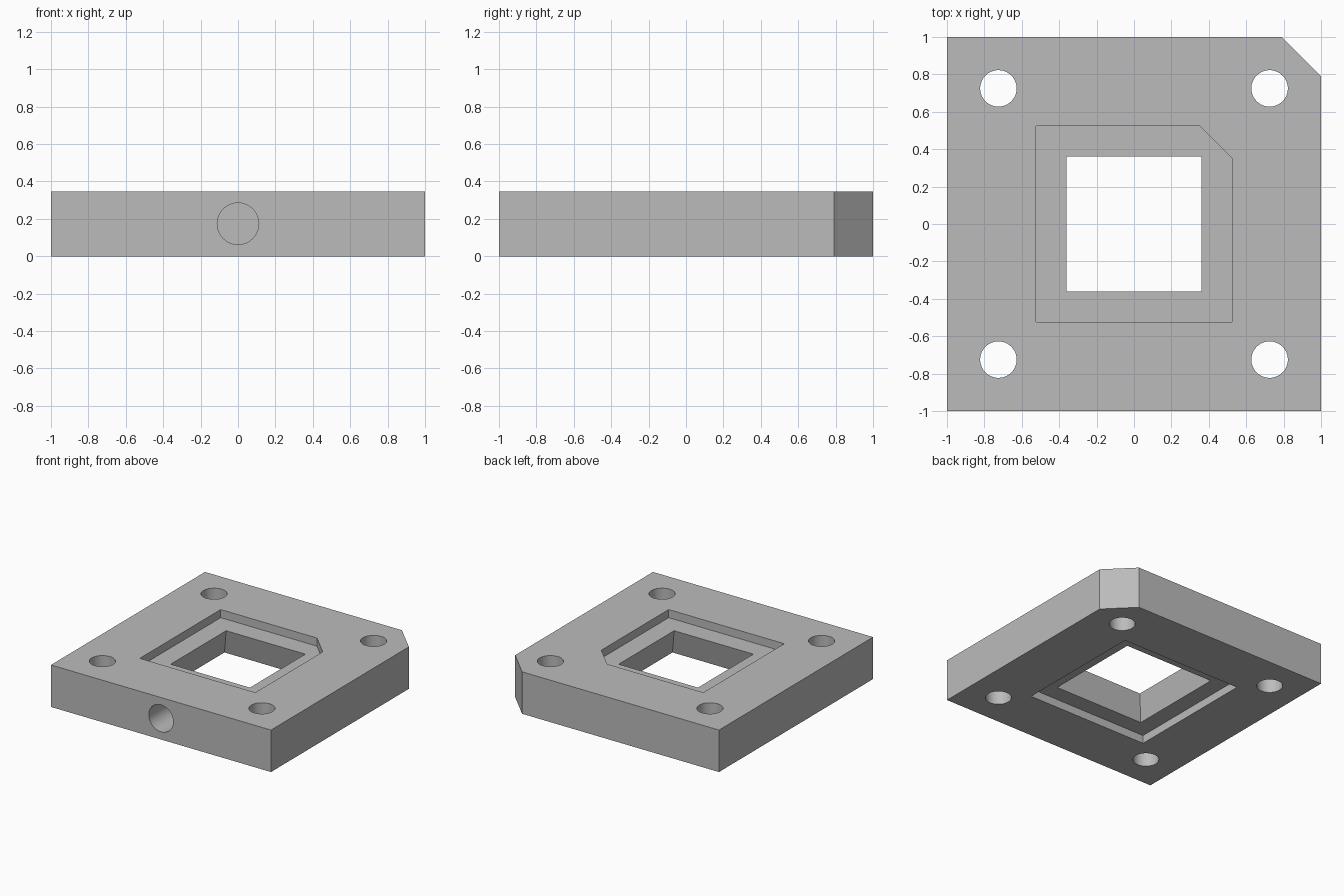
import bpy
import bmesh
import math

if "Cube" in bpy.data.objects:
    bpy.data.objects.remove(bpy.data.objects["Cube"], do_unlink=True)

HEIGHT = 0.345
RECESS = 0.067

grey = bpy.data.materials.new("plain grey")
grey.use_nodes = True
colour = (0.5, 0.5, 0.5, 1)
grey.diffuse_color = colour
grey.node_tree.nodes["Principled BSDF"].inputs["Base Color"].default_value = colour


def square(half, corner_cut=0):
    """Square outline with an optional clipped back corner."""
    points = [(-half, -half), (half, -half)]
    if corner_cut:
        points += [(half, half - corner_cut), (half - corner_cut, half)]
    else:
        points.append((half, half))
    return points + [(-half, half)]


def prism(name, lower, upper, z0, z1):
    """Solid between two outlines with matching point counts."""
    bm = bmesh.new()
    base = [bm.verts.new((x, y, z0)) for x, y in lower]
    top = [bm.verts.new((x, y, z1)) for x, y in upper]
    bm.faces.new(base)
    bm.faces.new(top)
    for i in range(len(base)):
        j = (i + 1) % len(base)
        bm.faces.new((base[i], base[j], top[j], top[i]))
    bmesh.ops.recalc_face_normals(bm, faces=bm.faces)
    mesh = bpy.data.meshes.new(name)
    bm.to_mesh(mesh)
    bm.free()
    mesh.materials.append(grey)
    obj = bpy.data.objects.new(name, mesh)
    bpy.context.collection.objects.link(obj)
    return obj


def drill(name, radius, depth, location, rotation=(0, 0, 0)):
    bpy.ops.mesh.primitive_cylinder_add(vertices=64, radius=radius, depth=depth,
                                        location=location, rotation=rotation)
    obj = bpy.context.object
    obj.name = name
    obj.data.materials.append(grey)
    return obj


# Plate with one clipped corner
outline = square(1, 0.21)
plate = prism("plate", outline, outline, 0, HEIGHT)

# Upper pocket, lower pocket and tapered window
pocket = square(0.525, 0.175)
cutters = [
    prism("upper_pocket", pocket, pocket, HEIGHT - RECESS, HEIGHT + 0.1),
    prism("lower_pocket", square(0.55), square(0.55), -0.1, RECESS),
    prism("window", square(0.41), square(0.36), RECESS, HEIGHT - RECESS),
]
# Let the window overlap both pockets while keeping its taper
for vert in cutters[2].data.vertices:
    lower = vert.co.z < HEIGHT / 2
    extra = 0.02
    slope = 0.05 / (HEIGHT - 2 * RECESS)
    vert.co.z += -extra if lower else extra
    for axis in (0, 1):
        vert.co[axis] += math.copysign(extra * slope, vert.co[axis]) * (1 if lower else -1)

# Corner bolt holes and blind hole in the front edge
for x in (-0.725, 0.725):
    for y in (-0.725, 0.725):
        cutters.append(drill("bolt_hole", 0.0975, 1, (x, y, HEIGHT / 2)))
cutters.append(drill("front_hole", 0.111, 0.8, (0, -1, 0.174), (math.pi / 2, 0, 0)))

# Cut everything out of the plate
bpy.ops.object.select_all(action="DESELECT")
plate.select_set(True)
bpy.context.view_layer.objects.active = plate
for cutter in cutters:
    cutter.hide_render = True
    mod = plate.modifiers.new(cutter.name, "BOOLEAN")
    mod.operation = "DIFFERENCE"
    mod.solver = "EXACT"
    mod.object = cutter
    bpy.ops.object.modifier_apply(modifier=mod.name)
for cutter in cutters:
    bpy.data.objects.remove(cutter, do_unlink=True)

bpy.ops.object.shade_smooth_by_angle(angle=math.radians(30))
